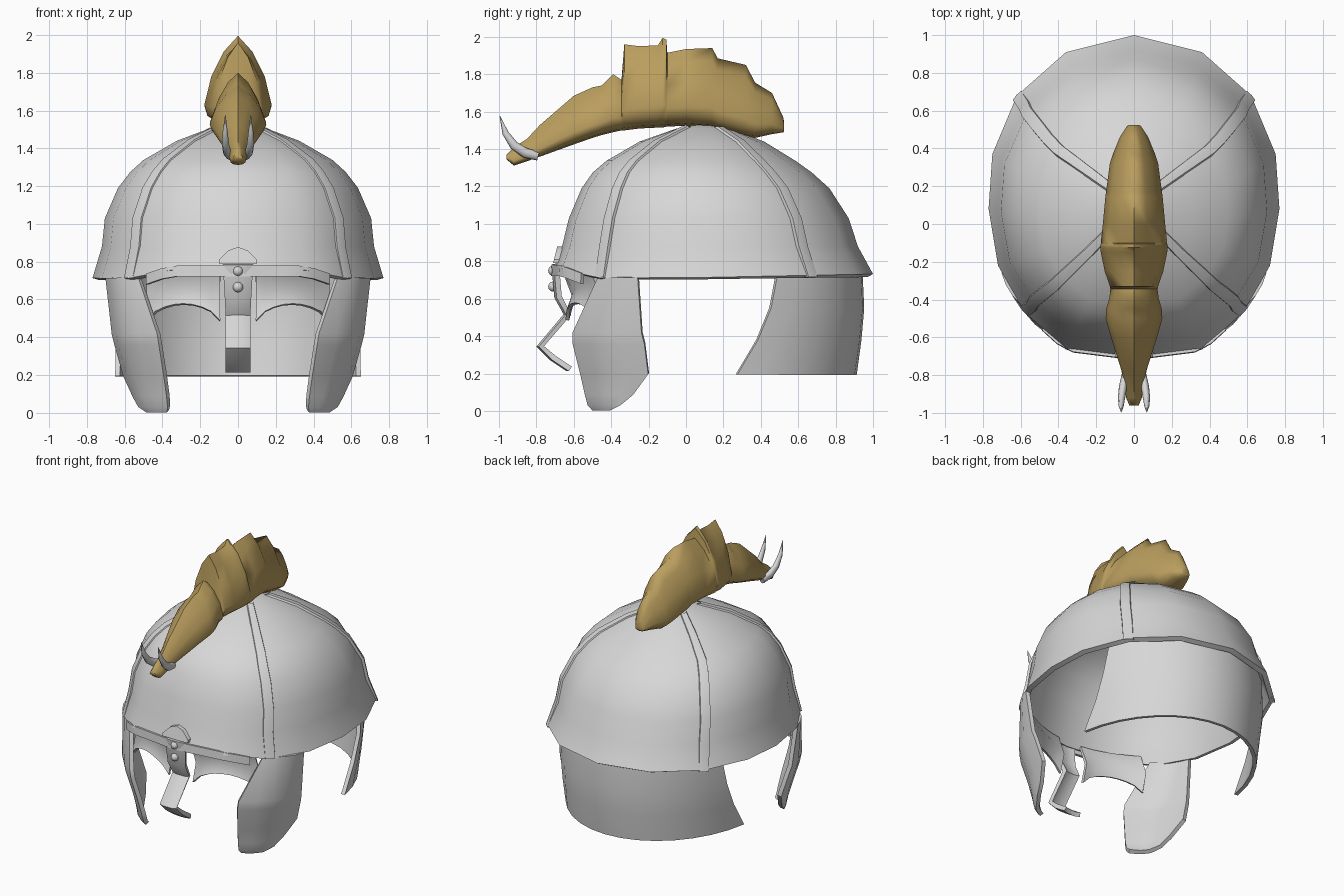
import bpy, bmesh, math
from mathutils import Vector

cube = bpy.data.objects.get("Cube")
if cube:
    bpy.data.objects.remove(cube, do_unlink=True)


def material(name, rgb):
    m = bpy.data.materials.new(name)
    m.use_nodes = True
    m.diffuse_color = (*rgb, 1)
    bsdf = m.node_tree.nodes["Principled BSDF"]
    bsdf.inputs["Base Color"].default_value = (*rgb, 1)
    bsdf.inputs["Roughness"].default_value = 0.6
    return m


STEEL = material("pale steel", (0.68, 0.68, 0.68))
BRASS = material("dull brass", (0.49, 0.34, 0.112))


def finish(ob, mat, angle):
    """Apply modifiers, colour and shade."""
    bpy.context.collection.objects.link(ob)
    ob.data.materials.append(mat)
    bpy.ops.object.select_all(action='DESELECT')
    ob.select_set(True)
    bpy.context.view_layer.objects.active = ob
    bpy.ops.object.convert(target='MESH')
    bpy.ops.object.shade_smooth_by_angle(angle=math.radians(angle))


def grid(name, rows, mat=STEEL, closed=False, caps=False, thick=0, offset=0, angle=35):
    """Skin rows of points; optionally close the rows, cap the ends, thicken."""
    bm = bmesh.new()
    vs = [[bm.verts.new(p) for p in r] for r in rows]
    n = len(rows[0])
    for a, b in zip(vs, vs[1:]):
        for i in range(n if closed else n - 1):
            j = (i + 1) % n
            bm.faces.new((a[i], a[j], b[j], b[i]))
    if caps:
        bm.faces.new(vs[0])
        bm.faces.new(vs[-1])
    bmesh.ops.remove_doubles(bm, verts=bm.verts, dist=0.0005)
    bmesh.ops.recalc_face_normals(bm, faces=bm.faces)
    me = bpy.data.meshes.new(name)
    bm.to_mesh(me)
    bm.free()
    ob = bpy.data.objects.new(name, me)
    if thick:
        s = ob.modifiers.new("thickness", 'SOLIDIFY')
        s.thickness, s.offset = thick, offset
    finish(ob, mat, angle)


# Plan of the rim, back to front, mirrored into a full ring
CY = 0.12
HALF = [(0, 1), (.36, .91), (.62, .68), (.75, .37), (.77, .08),
        (.72, -.22), (.58, -.465), (.36, -.665), (0, -.71)]
RING = HALF + [(-x, y) for x, y in HALF[-2:0:-1]]

# Dome levels above the rim: (width scale, depth scale, centre y, height)
LEVELS = [(.935, .925, .105, .88), (.915, .875, .1, 1.03), (.825, .775, .085, 1.19),
          (.74, .685, .07, 1.275), (.65, .59, .065, 1.338), (.42, .39, .075, 1.44),
          (.18, .17, .09, 1.51), (0, 0, .1, 1.54)]


def at(p, level):
    sx, sy, cy, z = level
    return Vector((p[0] * sx, cy + (p[1] - CY) * sy, z))


def rim_z(p):
    """Lower edge, lifted a little over the face."""
    return .755 if p[1] < -.6 else .712 + .02 * max(0, p[1])


# Dome with flared rim
grid("dome", [[(*p, rim_z(p)) for p in RING]] + [[at(p, lv) for p in RING] for lv in LEVELS],
     closed=True, thick=.035, offset=-1, angle=50)

# Four ribs over the dome, narrowing upwards
for side, label in ((1, "left"), (-1, "right")):
    for idx, end in ((2, "back"), (6, "front")):
        p = (HALF[idx][0] * side, HALF[idx][1])
        out = Vector((p[0], p[1] - CY, 0)).normalized()
        tan = Vector((-out.y, out.x, 0))
        rows = []
        for lv in [(1, 1, CY, .715)] + LEVELS[:-1]:
            s = lv[0]
            c = at(p, lv) + out * (.004 if s == 1 else .012 * s) + Vector((0, 0, .014 * (1 - s)))
            w = .018 + .02 * min(1, s * 1.2)
            rows.append([c - tan * w - out * .035, c - tan * w * .85 - out * .004, c,
                         c + tan * w * .85 - out * .004, c + tan * w - out * .035])
        grid(f"{end}_{label}_rib", rows, angle=40)

# Neck guard: (height, side radius, back radius, y where it begins)
rows = []
for z, rx, ry, start in [(.76, .69, .81, .49), (.55, .69, .82, .45),
                         (.38, .67, .805, .38), (.195, .65, .78, .27)]:
    t0 = math.acos((start - CY) / ry)
    rows.append([(rx * math.sin(t), CY + ry * math.cos(t), z)
                 for t in [t0 * (k / 8 - 1) for k in range(17)]])
grid("neck_guard", rows, thick=.026, angle=40)

# Cheek plates: (height, front x, front y, back x, back y)
CHEEK = [(.715, .52, -.46, .688, -.255), (.42, .42, -.595, .655, -.235),
         (.36, .41, -.595, .64, -.22), (.2, .385, -.555, .595, -.2),
         (.09, .37, -.53, .545, -.28), (.035, .366, -.515, .515, -.345),
         (.01, .37, -.49, .475, -.4)]
for side, label in ((1, "left"), (-1, "right")):
    rows = []
    for z, fx, fy, bx, by in CHEEK:
        row = []
        for k in range(5):
            t = k / 4
            bulge = .05 * math.sin(math.pi * t) * (by - fy) / .36
            row.append((side * (fx + (bx - fx) * t + bulge),
                        fy + (by - fy) * t - bulge * .5, z))
        rows.append(row)
    grid(f"{label}_cheek_plate", rows, thick=.028, angle=40)

# Eye guards: hollowed plates with an arched lower edge
for side, label in ((1, "left"), (-1, "right")):
    top, mid, low = [], [], []
    for k in range(9):
        t = k / 8
        x = side * (.095 + .385 * t)
        y = -.635 + .15 * t ** 1.6
        z = .485 + .09 * math.sin(math.pi * t) ** .6
        top.append((x, y - .02, .76))
        mid.append((x, y + .035, (.74 + z) / 2))
        low.append((x, y, z))
    grid(f"{label}_eye_guard", [top, mid, low], thick=.02, angle=50)


# Brow band across the face opening
def brow_y(x):
    (x0, y0), (x1, y1), (x2, y2) = HALF[8], HALF[7], HALF[6]
    x = abs(x)
    return y0 + (y1 - y0) * x / x1 if x < x1 else y1 + (y2 - y1) * (x - x1) / (x2 - x1)


xs = [-.48 + .08 * k for k in range(13)]
grid("brow_band", [[(x, brow_y(x) + dy, z - .35 * max(0, abs(x) - .36)) for x in xs]
                   for z, dy in ((.778, .004), (.722, .0))], thick=.022)

# Small peaked plate above the brow
crown = [(-.1, .79), (-.1, .81), (-.05, .86), (0, .878), (.05, .86), (.1, .81), (.1, .79)]
grid("brow_plate", [[(x, y - (.88 - z) * .25, z) for x, z in crown] for y in (-.688, -.64)],
     closed=True, caps=True)

# Bent nose guard
NOSE = [(-.705, .785, .075), (-.69, .61, .065), (-.64, .515, .06), (-.785, .345, .06),
        (-.72, .285, .062), (-.63, .225, .062)]
grid("nose_guard", [[(-w, y + .012, z), (-w * .5, y, z), (w * .5, y, z), (w, y + .012, z)]
                    for y, z, w in NOSE], thick=.03, angle=50)

# Rivets
for z, label in ((.75, "upper"), (.665, "lower")):
    bm = bmesh.new()
    bmesh.ops.create_uvsphere(bm, u_segments=12, v_segments=8, radius=.027)
    bmesh.ops.translate(bm, verts=bm.verts, vec=(0, -.71, z))
    me = bpy.data.meshes.new("rivet")
    bm.to_mesh(me)
    bm.free()
    finish(bpy.data.objects.new(f"{label}_rivet", me), STEEL, 60)

# Animal crest: (y, bottom, top, half width)
CREST = [(-.96, 1.345, 1.37, .025), (-.92, 1.312, 1.41, .042), (-.85, 1.335, 1.455, .05),
         (-.78, 1.36, 1.53, .065), (-.6, 1.425, 1.685, .122), (-.5, 1.46, 1.73, .15),
         (-.45, 1.475, 1.74, .147), (-.39, 1.49, 1.8, .13), (-.345, 1.5, 1.77, .125),
         (-.33, 1.5, 1.96, .128), (-.25, 1.51, 1.95, .155), (-.15, 1.515, 1.955, .176),
         (-.125, 1.515, 1.995, .177), (-.105, 1.52, 1.985, .176), (-.1, 1.52, 1.915, .176),
         (0, 1.525, 1.935, .165), (.14, 1.515, 1.94, .152), (.17, 1.505, 1.885, .148),
         (.32, 1.465, 1.85, .128), (.37, 1.46, 1.755, .112), (.46, 1.48, 1.7, .075),
         (.52, 1.49, 1.57, .035), (.525, 1.5, 1.54, .025)]
SECTION = [(0, 0), (.55, .03), (.92, .13), (1, .25), (.8, .55), (.42, .83), (0, 1)]
SECTION += [(-u, v) for u, v in SECTION[-2:0:-1]]
grid("animal_crest", [[(u * w, y, b + v * (t - b)) for u, v in SECTION]
                      for y, b, t, w in CREST],
     mat=BRASS, closed=True, caps=True, angle=60)

# Curved tusks
TUSK = [(.045, -.79, 1.362, .024), (.058, -.86, 1.38, .027), (.066, -.92, 1.42, .024),
        (.068, -.965, 1.485, .017), (.067, -.995, 1.575, .002)]
for side, label in ((1, "left"), (-1, "right")):
    rows = []
    for i, (x, y, z, r) in enumerate(TUSK):
        a, b = TUSK[max(0, i - 1)], TUSK[min(len(TUSK) - 1, i + 1)]
        d = Vector((0, b[1] - a[1], b[2] - a[2])).normalized()
        up = Vector((0, -d.z, d.y))
        rows.append([Vector((side * x, y, z)) + up * r * math.sin(t)
                     + Vector((r * .8 * math.cos(t), 0, 0))
                     for t in [math.tau * k / 8 for k in range(8)]])
    grid(f"{label}_tusk", rows, closed=True, caps=True, angle=60)
